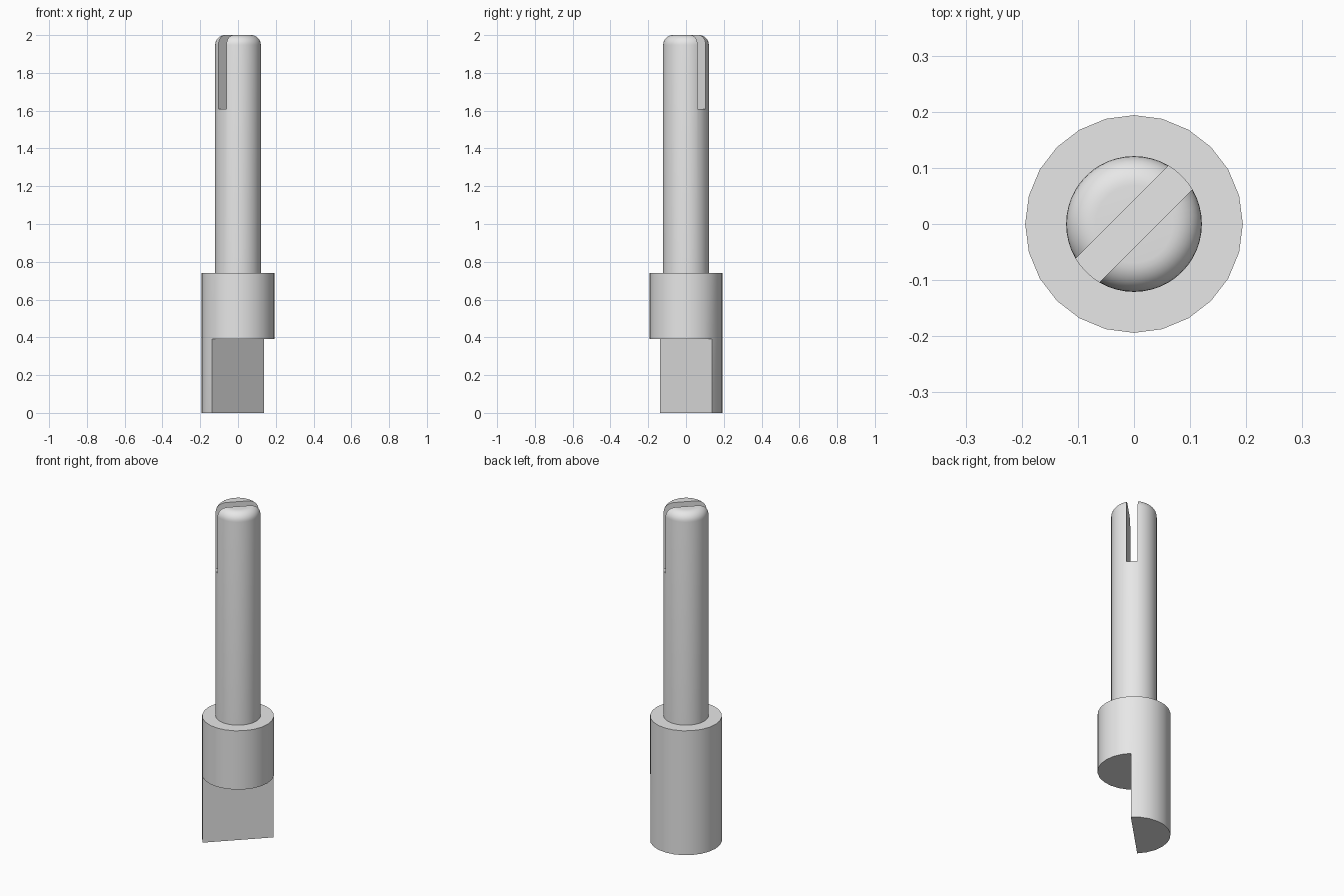
import bpy, bmesh, math

if "Cube" in bpy.data.objects:
    bpy.data.objects.remove(bpy.data.objects["Cube"], do_unlink=True)

grey = bpy.data.materials.new("light grey")
grey.use_nodes = True
grey.diffuse_color = (0.8, 0.8, 0.8, 1)
grey.node_tree.nodes["Principled BSDF"].inputs["Base Color"].default_value = (0.8, 0.8, 0.8, 1)


def add_object(name, bm):
    bmesh.ops.recalc_face_normals(bm, faces=bm.faces[:])
    mesh = bpy.data.meshes.new(name)
    bm.to_mesh(mesh)
    bm.free()
    mesh.materials.append(grey)
    obj = bpy.data.objects.new(name, mesh)
    bpy.context.collection.objects.link(obj)
    return obj


def activate(obj):
    bpy.ops.object.select_all(action='DESELECT')
    obj.select_set(True)
    bpy.context.view_layer.objects.active = obj


def ring(bm, radius, z, sides):
    return [bm.verts.new((radius * math.cos(2 * math.pi * i / sides),
                          radius * math.sin(2 * math.pi * i / sides), z))
            for i in range(sides)]


def bridge(bm, low, high, indices):
    n = len(low)
    for i in indices:
        j = (i + 1) % n
        bm.faces.new((low[i], low[j], high[j], high[i]))


# Collar: full cylinder above, half cylinder below with a diagonal flat
SIDES = 24
bm = bmesh.new()
foot, step, top = (ring(bm, 0.194, z, SIDES) for z in (0, 0.39, 0.74))
bridge(bm, step, top, range(SIDES))
bm.faces.new(top)
kept = range(3, 15)                      # sides from 45 to 225 degrees
bridge(bm, foot, step, kept)
bm.faces.new(foot[3:16])                 # underside of the half foot
bm.faces.new(step[15:] + step[:4])       # underside of the step
bm.faces.new((foot[3], foot[15], step[15], step[3]))   # diagonal flat
bmesh.ops.delete(bm, geom=[v for v in bm.verts if not v.link_faces], context='VERTS')
collar = add_object("collar_with_half_foot", bm)

# Pin: turned shaft with a rounded end
R, FILLET, PIN_SIDES = 0.121, 0.052, 48
profile = [(R, 0.735)]
for k in range(9):
    a = math.pi / 2 * k / 8
    profile.append((R - FILLET + FILLET * math.cos(a), 2 - FILLET + FILLET * math.sin(a)))
bm = bmesh.new()
rings = [ring(bm, r, z, PIN_SIDES) for r, z in profile]
for low, high in zip(rings, rings[1:]):
    bridge(bm, low, high, range(PIN_SIDES))
bm.faces.new(rings[0])
bm.faces.new(rings[-1])
pin = add_object("slotted_pin", bm)

# Slot through the pin tip, running diagonally
bpy.ops.mesh.primitive_cube_add(size=1, location=(0, 0, 1.86), rotation=(0, 0, math.pi / 4))
cutter = bpy.context.object
cutter.name = "slot_cutter"
cutter.scale = (0.5, 0.06, 0.5)
cutter.hide_render = True
cut = pin.modifiers.new("slot", 'BOOLEAN')
cut.operation = 'DIFFERENCE'
cut.solver = 'EXACT'
cut.object = cutter
activate(pin)
bpy.ops.object.modifier_apply(modifier=cut.name)
bpy.data.objects.remove(cutter, do_unlink=True)

# Smooth round walls, crisp machined edges
for obj in (collar, pin):
    activate(obj)
    bpy.ops.object.shade_smooth_by_angle(angle=math.radians(30))
